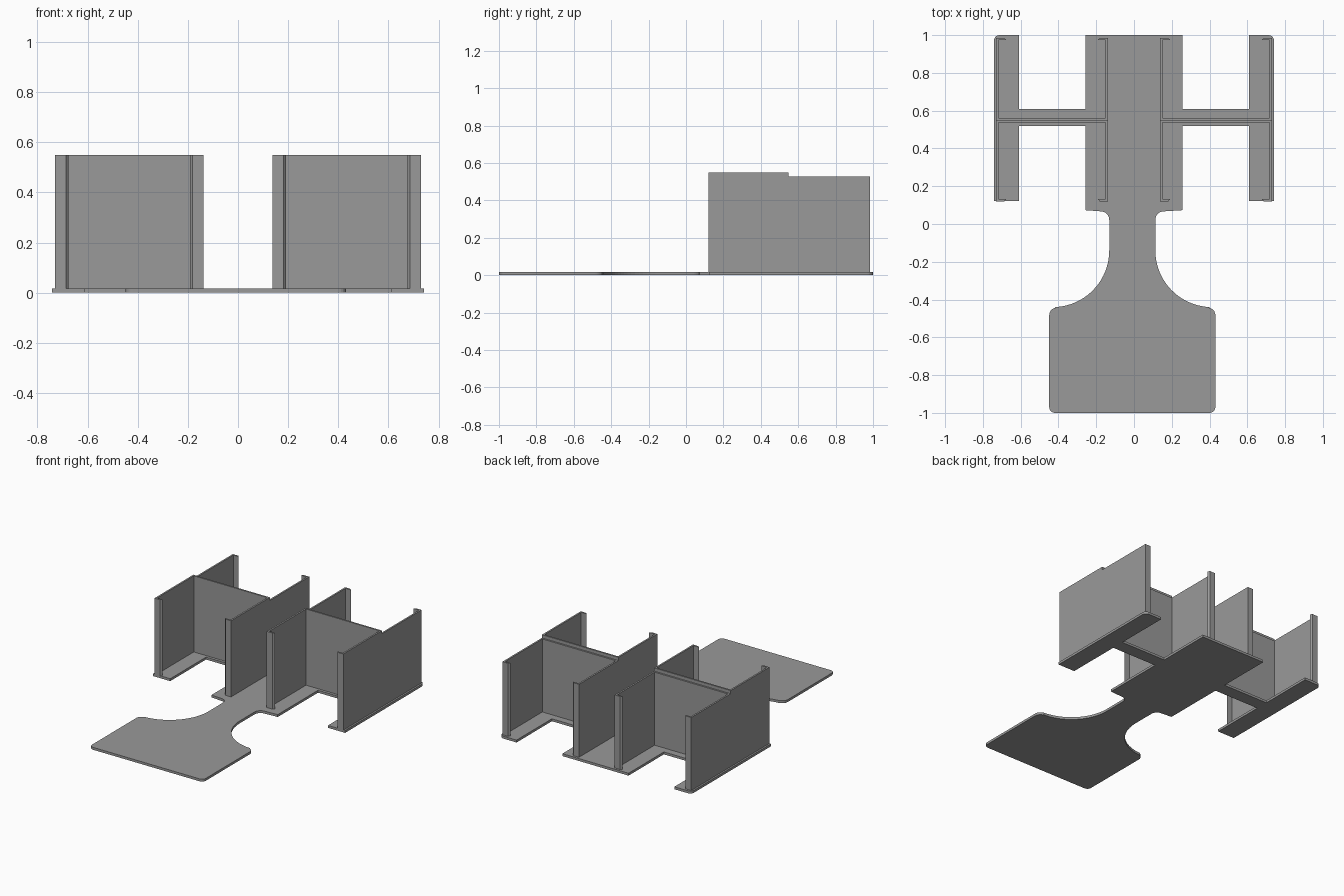
import bpy, bmesh, math

if "Cube" in bpy.data.objects:
    bpy.data.objects.remove(bpy.data.objects["Cube"])

grey = bpy.data.materials.new("mid_grey")
grey.diffuse_color = (0.32, 0.32, 0.32, 1)
grey.use_nodes = True
grey.node_tree.nodes["Principled BSDF"].inputs["Base Color"].default_value = grey.diffuse_color

BASE = 0.017   # base plate thickness
T = 0.012      # panel thickness


def extrude_outline(name, pts, z0, z1):
    """Solid prism from a closed 2D outline."""
    bm = bmesh.new()
    face = bm.faces.new([bm.verts.new((x, y, z0)) for x, y in pts])
    up = bmesh.ops.extrude_face_region(bm, geom=[face])["geom"]
    moved = [v for v in up if isinstance(v, bmesh.types.BMVert)]
    bmesh.ops.translate(bm, vec=(0, 0, z1 - z0), verts=moved)
    bmesh.ops.recalc_face_normals(bm, faces=bm.faces)
    mesh = bpy.data.meshes.new(name)
    bm.to_mesh(mesh)
    bm.free()
    mesh.materials.append(grey)
    obj = bpy.data.objects.new(name, mesh)
    bpy.context.collection.objects.link(obj)
    return obj


def arc(cx, cy, rx, ry, a0, a1, n):
    return [(cx + rx * math.cos(math.radians(a0 + (a1 - a0) * i / n)),
             cy + ry * math.sin(math.radians(a0 + (a1 - a0) * i / n)))
            for i in range(n + 1)]


# Base plate: front paddle, narrow neck, then a spine with side rails
paddle = (arc(0.41, -0.967, 0.03, 0.03, -90, 0, 5)
          + arc(0.40, -0.48, 0.04, 0.04, 0, 80, 5)
          + arc(0.422, -0.137, 0.30, 0.30, 268, 180, 20)
          + arc(0.167, 0.025, 0.045, 0.045, 180, 90, 6))
rails = [(0.256, 0.07), (0.256, 0.515), (0.61, 0.515), (0.61, 0.12), (0.742, 0.12)]
rails += arc(0.712, 0.967, 0.03, 0.03, 0, 90, 5)
rails += [(0.61, 0.997), (0.61, 0.607), (0.256, 0.607), (0.256, 0.997)]


def side(s):
    # the paddle and neck sit slightly left of centre
    return [(s * x - 0.009, y - 0.003) for x, y in paddle] + [(s * x, y + 0.003) for x, y in rails]


extrude_outline("base_plate", side(1) + side(-1)[::-1], 0, BASE)


# Open bays: C-shaped panels with short inward lips at the open end
def bay(name, s, y_open, y_back, top):
    a, b = 0.138, 0.73
    t = T if y_back > y_open else -T
    half = [(0, y_open), (0.043, y_open), (0.054, y_open + t), (T, y_open + t), (T, y_back - t)]
    pts = [(a + x, y) for x, y in half]
    pts += [(b - x, y) for x, y in reversed(half)]
    pts += [(b, y_back), (a, y_back)]
    extrude_outline(name, [(s * x, y) for x, y in pts], BASE, top)


for label, s in (("left", -1), ("right", 1)):
    bay("front_bay_" + label, s, 0.12, 0.549, 0.549)
    bay("rear_bay_" + label, s, 0.985, 0.549, 0.527)
